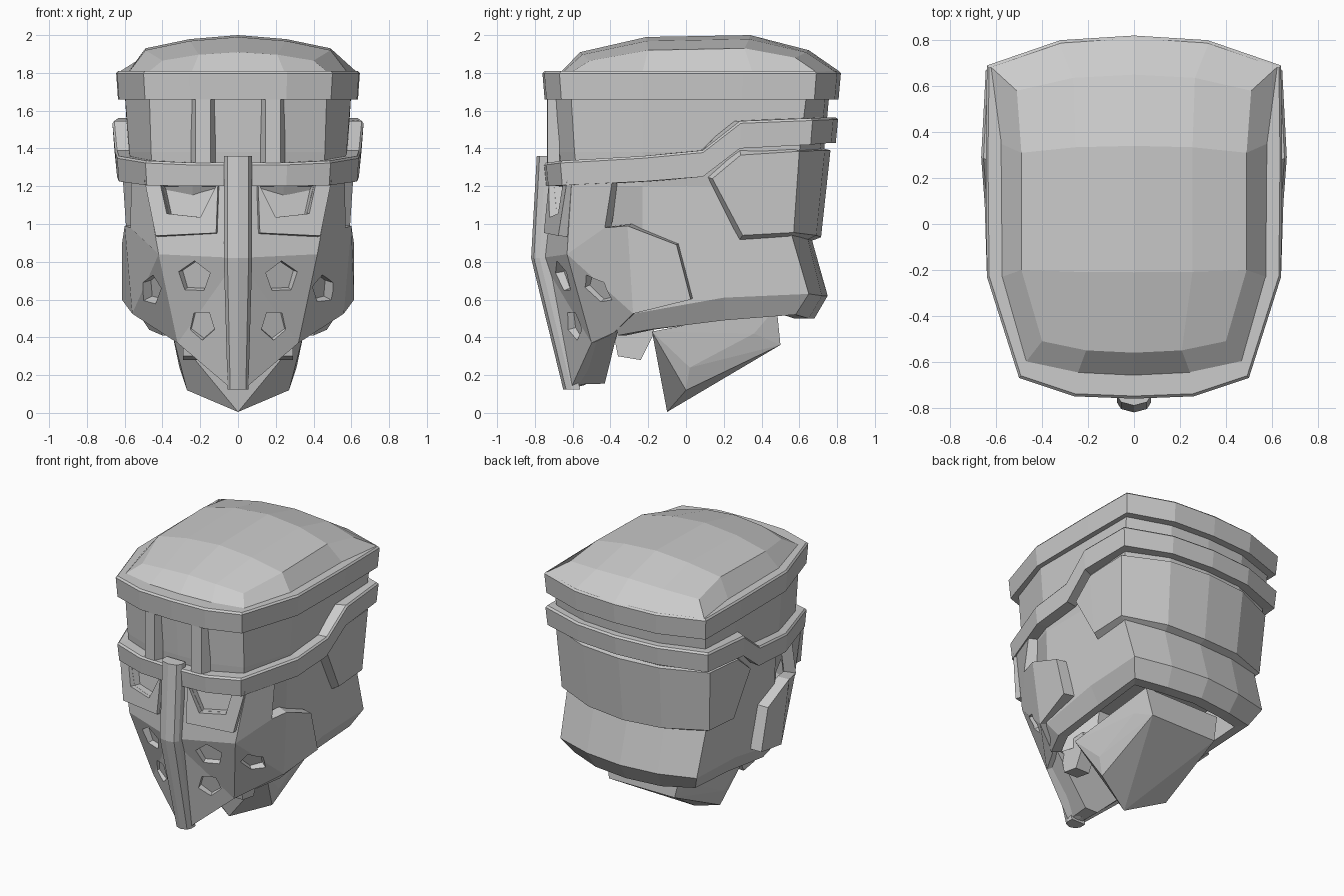
import bpy, bmesh, math
from mathutils import Vector

if "Cube" in bpy.data.objects:
    bpy.data.objects.remove(bpy.data.objects["Cube"])

steel = bpy.data.materials.new("grey_steel")
steel.diffuse_color = (0.6, 0.6, 0.6, 1)
steel.use_nodes = True
steel.node_tree.nodes["Principled BSDF"].inputs["Base Color"].default_value = steel.diffuse_color


def build(name, verts, faces, mirror=False, thick=0.0):
    """Mesh object from points and faces, optionally mirrored in x and thickened inward."""
    bm = bmesh.new()
    vs = [bm.verts.new(v) for v in verts]
    for f in faces:
        bm.faces.new([vs[i] for i in f])
    if mirror:
        ms = [bm.verts.new((-v[0], v[1], v[2])) for v in verts]
        for f in faces:
            bm.faces.new([ms[i] for i in reversed(f)])
    bmesh.ops.remove_doubles(bm, verts=bm.verts[:], dist=0.0005)
    bmesh.ops.recalc_face_normals(bm, faces=bm.faces[:])
    if thick:
        bmesh.ops.triangulate(bm, faces=[f for f in bm.faces if len(f.verts) > 4])
    me = bpy.data.meshes.new(name)
    bm.to_mesh(me)
    bm.free()
    ob = bpy.data.objects.new(name, me)
    bpy.context.collection.objects.link(ob)
    me.materials.append(steel)
    if mirror:
        # open sheets face away from the middle of the helmet
        p = me.polygons[0]
        if p.normal.dot(p.center - Vector((0, 0, 1))) < 0:
            me.flip_normals()
    if thick:
        m = ob.modifiers.new("thickness", "SOLIDIFY")
        m.thickness, m.offset = thick, -1
    return ob


def full(half):
    """Half outline from front centre to back centre -> closed loop."""
    return half + [(-x, y, z) for x, y, z in half[-2:0:-1]]


def loft(name, loops, closed=False, caps=False):
    n = len(loops[0])
    verts = [p for l in loops for p in l]
    faces = []
    for k in range(len(loops) if closed else len(loops) - 1):
        a, b = k * n, (k + 1) % len(loops) * n
        faces += [(a + i, a + (i + 1) % n, b + (i + 1) % n, b + i) for i in range(n)]
    if caps:
        faces += [tuple(range(n)), tuple(range(len(verts) - n, len(verts)))]
    return build(name, verts, faces)


def band(name, half, inner):
    """Ring with rows (x, y, low, high), slightly chamfered top and bottom."""
    def loop(s, k, dz=0):
        return full([(x * s, y * s, (lo, hi)[k] + dz) for x, y, lo, hi in half])
    return loft(name, [loop(inner, 0), loop(.985, 0), loop(1, 1, -.012),
                       loop(.985, 1), loop(inner, 1)], closed=True)


# main shell with flared neck guard and hollow underside
ys = [[-.70, -.69, -.61, -.23, .3, .64, .74, .76], [-.68, -.67, -.59, -.23, .3, .60, .71, .73],
      [-.66, -.65, -.57, -.23, .3, .55, .66, .68],
      [-.5, -.5, -.45, -.23, .3, .56, .64, .66], [-.2, -.2, -.38, -.25, .2, .65, .72, .75],
      [-.2, -.2, -.36, -.2, .2, .58, .65, .68]]
xs = [[0, .25, .47, .60, .60, .60, .3, 0], [0, .24, .46, .575, .58, .58, .29, 0],
      [0, .24, .45, .55, .55, .55, .28, 0],
      [0, .24, .4, .54, .545, .55, .28, 0], [0, .2, .42, .53, .535, .54, .28, 0],
      [0, .2, .40, .47, .47, .48, .26, 0]]
zs = [[1.7] * 8, [1.38] * 8, [1.2] * 8, [.94] * 8, [.55, .55, .50, .53, .61, .63, .62, .62],
      [.5, .5, .41, .44, .49, .52, .5, .5]]
loops = [full(list(zip(x, y, z))) for x, y, z in zip(xs, ys, zs)]
loops += [[(x * .88, y * .88, z) for x, y, z in loops[-1]],
          [(x * .8, y * .8, .72) for x, y, z in loops[-1]]]
loft("helmet_shell", loops, caps=True)

# rim under the dome and the stepped middle band
band("top_rim", [(x, y, 1.66, 1.81) for x, y in
                 [(0, -.76), (.26, -.75), (.50, -.67), (.64, -.23), (.645, .3), (.64, .69),
                  (.32, .80), (0, .82)]], .86)
band("middle_band", [(0, -.755, 1.2, 1.325), (.26, -.74, 1.2, 1.325), (.49, -.665, 1.205, 1.335),
                     (.64, -.23, 1.225, 1.36), (.65, .09, 1.25, 1.39), (.665, .29, 1.4, 1.545),
                     (.645, .67, 1.42, 1.56), (.32, .78, 1.43, 1.565), (0, .805, 1.43, 1.565)], .8)

# dome: rows of (centre y, centre z, edge x, edge y, edge z, border x, border y)
rows = [(-.66, 1.808, .47, -.60, 1.808, .47, -.60), (-.56, 1.91, .40, -.51, 1.865, .47, -.60),
        (-.21, 1.99, .49, -.20, 1.92, .575, -.23), (.34, 2.0, .49, .31, 1.93, .58, .35),
        (.65, 1.92, .51, .58, 1.88, .625, .685), (.812, 1.808, .625, .685, 1.808, .625, .685)]
verts, faces = [], []
for cy, cz, ex, ey, ez, bx, by in rows:
    verts += [(0, cy, cz), (ex * .52, cy + (ey - cy) * .2, cz + (ez - cz) * .3),
              (ex, ey, ez), (bx, by, 1.808)]
for r in range(5):
    for c in range(3):
        quad = [r * 4 + c, r * 4 + c + 1, r * 4 + c + 5, r * 4 + c + 4]
        if c == 2 and r in (0, 4):
            quad.remove(3 if r == 0 else 23)
        faces.append(quad)
build("dome", verts, faces, mirror=True)

# face mask: c = centre line, t = tip, k = front corner, m = lower edge, o = outer edge
c0, c1, c2, t = (0, -.725, 1.23), (0, -.77, .82), (0, -.61, .13), (.05, -.605, .14)
k0, k1, k2, m = (.49, -.605, 1.23), (.42, -.63, .84), (.32, -.50, .37), (.37, -.38, .425)
o0, o1, ob, o2 = (.565, -.39, 1.23), (.57, -.43, .98), (.60, -.31, .99), (.615, -.05, .89)
o3, o4 = (.615, .025, .60), (.56, -.28, .525)
mask = build("face_mask", [c0, c1, c2, k0, k1, k2, o0, o1, ob, o2, o3, o4, t, m],
             [(0, 1, 4, 3), (1, 2, 12, 5, 4), (3, 4, 7, 6), (4, 5, 13, 11), (4, 11, 8, 7),
              (8, 11, 10, 9)], mirror=True, thick=.08)


def prism(name, outline, tri, out, depth, taper=1.0, side=1):
    """Prism raised from the plane through tri; outline is given in front-view x, z."""
    a, b, c = (Vector(p) for p in tri)
    n = (b - a).cross(c - a).normalized()
    if n.y > 0:
        n = -n
    pts = [Vector((x, a.y - (n.x * (x - a.x) + n.z * (z - a.z)) / n.y, z)) for x, z in outline]
    mid = sum(pts, Vector()) / len(pts)
    top = [p + n * out for p in pts]
    low = [mid + (p - mid) * taper - n * depth for p in pts]
    return loft(name, [[(p.x * side, p.y, p.z) for p in l] for l in (top, low)], caps=True)


def apply_all(ob):
    bpy.context.view_layer.objects.active = ob
    for mod in list(ob.modifiers):
        bpy.ops.object.modifier_apply(modifier=mod.name)


def cut(ob, cutter):
    mod = ob.modifiers.new("cut", "BOOLEAN")
    mod.operation, mod.solver, mod.object = "DIFFERENCE", "EXACT", cutter
    apply_all(ob)
    bpy.data.objects.remove(cutter)


def pentagon(x, z, rx, rz, turn):
    return [(x + rx * math.cos(turn + i * math.tau / 5), z + rz * math.sin(turn + i * math.tau / 5))
            for i in range(5)]


apply_all(mask)
brow, cheek, jaw = (c0, c1, k0), (c1, k1, c2), (k1, o4, k2)
frame = [(.10, 1.23), (.11, .95), (.43, .935), (.49, 1.23)]
eye = [(.10, 1.21), (.19, 1.03), (.375, 1.05), (.41, 1.21)]
for side, tag in ((1, "right"), (-1, "left")):
    # breathing holes
    for x, z, rx, rz, turn, tri in ((.235, .715, .10, .10, .35, cheek), (.20, .46, .085, .095, .9, cheek),
                                    (.46, .65, .06, .09, .5, jaw)):
        cut(mask, prism("hole_cutter", pentagon(x, z, rx, rz, turn), tri, .06, .055, .8, side))
    # raised eye frame with the eye opening
    plate = prism(tag + "_eye_frame", frame, brow, .025, .03, 1, side)
    cut(plate, prism("eye_cutter", eye, brow, .08, .08, .9, side))
    cut(mask, prism("eye_cutter", eye, brow, .08, .05, .9, side))
    # upright bars above the band
    b = [(.12 * side, -.68), (.145 * side, -.737), (.225 * side, -.732), (.25 * side, -.67)]
    loft(tag + "_brow_bar", [[(x, y, z) for x, y in b] for z in (1.3, 1.68)], caps=True)
    # inner jaw block
    j = [(-.40, .50), (-.36, .30), (-.24, .28), (-.17, .42), (-.17, .52)]
    loft(tag + "_jaw_block", [[(x * side, y, z) for y, z in j] for x in (.18, .29)], caps=True)

# nose bar running down the mask
nose = []
for y, z, w in ((-.79, 1.36, .075), (-.82, .82, .075), (-.65, .125, .055)):
    nose.append([(-w, y + .09, z), (-w, y + .045, z), (-w * .75, y + .015, z), (0, y, z),
                 (w * .75, y + .015, z), (w, y + .045, z), (w, y + .09, z)])
loft("nose_bar", nose, caps=True)

# chin block behind the mask tip
loft("chin_block", [[(-.04, -.59, .15), (.04, -.59, .15), (.05, -.43, .155), (-.05, -.43, .155)],
                    [(-.30, -.48, .38), (.30, -.48, .38), (.35, -.36, .44), (-.35, -.36, .44)]], caps=True)

# raised panel around the back of the head, with sloping edges
outer = [(.61, .14, 1.24), (.615, .29, 1.365), (.61, .60, 1.385), (.305, .735, 1.39),
         (0, .765, 1.39), (.59, .30, .94), (.585, .57, .955), (.29, .69, .94), (0, .715, .93)]
edge = [(.54, .11, 1.25), (.55, .28, 1.41), (.54, .53, 1.41), (.27, .66, 1.41), (0, .69, 1.41),
        (.53, .28, .91), (.53, .54, .925), (.27, .63, .91), (0, .65, .905)]
rim = [0, 1, 2, 3, 4], [0, 5, 6, 7, 8]
build("back_panel", outer + edge,
      [(0, 1, 5), (1, 2, 6, 5), (2, 3, 7, 6), (3, 4, 8, 7)] +
      [(a, b, b + 9, a + 9) for r in rim for a, b in zip(r, r[1:])], mirror=True)

# faceted throat guard
half = [(.27, 0, .12), (.31, .02, .24), (.30, .36, .42), (.26, .5, .36), (.35, -.18, .43), (.30, .48, .56)]
throat = build("throat_guard", [(0, -.1, .005)] + half + [(-x, y, z) for x, y, z in half], [])
bm = bmesh.new()
bm.from_mesh(throat.data)
bmesh.ops.convex_hull(bm, input=bm.verts[:])
bmesh.ops.recalc_face_normals(bm, faces=bm.faces[:])
bm.to_mesh(throat.data)
bm.free()
